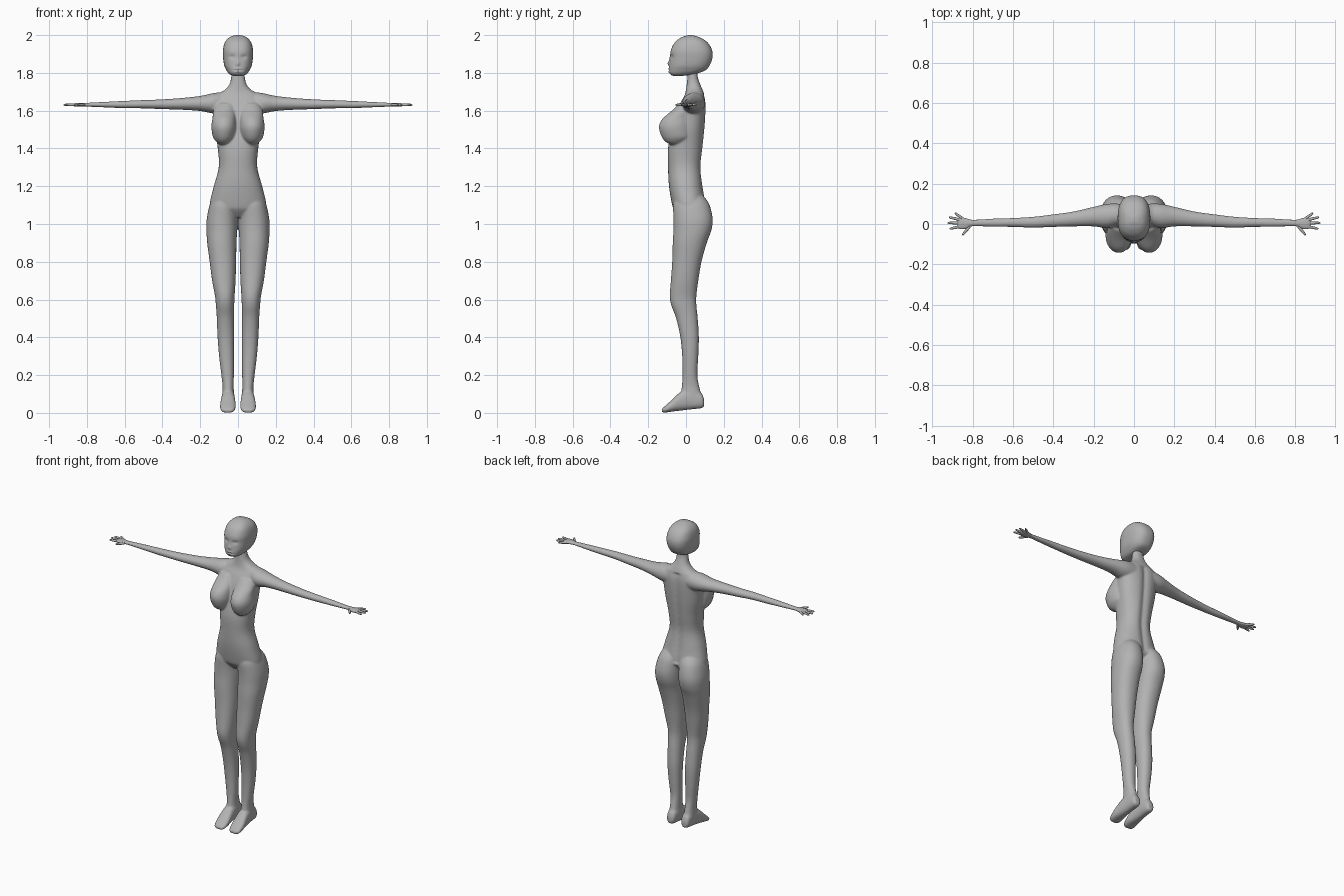
import bpy, bmesh, math

grey = bpy.data.materials.new("plain_grey")
grey.diffuse_color = (0.45, 0.45, 0.45, 1)


def smooth_rows(rows, steps=6):
    """Catmull-Rom interpolation of the section table."""
    out = []
    for i in range(len(rows) - 1):
        a, b, c, d = (rows[max(0, min(len(rows) - 1, i + k))] for k in (-1, 0, 1, 2))
        for s in range(steps):
            t = s / steps
            out.append([0.5 * (2 * q + (r - p) * t + (2 * p - 5 * q + 4 * r - u) * t * t
                               + (3 * q - p - 3 * r + u) * t ** 3) for p, q, r, u in zip(a, b, c, d)])
    return out + [list(rows[-1])]


def loft(bm, rows, place, side=1, power=2.0, n=48):
    """Rounded sections (position, lo1, hi1, lo2, hi2) skinned along an axis."""
    rings = []
    for p, lo1, hi1, lo2, hi2 in smooth_rows(rows):
        ring = []
        for k in range(n):
            a = 2 * math.pi * k / n
            c, s = math.cos(a), math.sin(a)
            u = (lo1 + hi1) / 2 + (hi1 - lo1) / 2 * math.copysign(abs(c) ** (2 / power), c)
            v = (lo2 + hi2) / 2 + (hi2 - lo2) / 2 * math.copysign(abs(s) ** (2 / power), s)
            x, y, z = place(p, u, v)
            ring.append(bm.verts.new((x * side, y, z)))
        rings.append(ring)
    faces = [bm.faces.new((r[k], r[(k + 1) % n], q[(k + 1) % n], q[k]))
             for r, q in zip(rings, rings[1:]) for k in range(n)]
    faces += [bm.faces.new(rings[0][::-1]), bm.faces.new(rings[-1])]
    bmesh.ops.recalc_face_normals(bm, faces=faces)


def finish(bm, name):
    me = bpy.data.meshes.new(name)
    bm.to_mesh(me)
    bm.free()
    me.materials.append(grey)
    for f in me.polygons:
        f.use_smooth = True
    ob = bpy.data.objects.new(name, me)
    bpy.context.collection.objects.link(ob)
    return ob


along_z = lambda p, u, v: (u, v, p)
along_x = lambda p, u, v: (p, v, u)
along_y = lambda p, u, v: (v, p, u)

# Section tables
torso = [(z, -w, w, f, b) for z, w, f, b in [
    (1.035, .05, -.03, .06), (1.07, .13, -.06, .09), (1.10, .15, -.073, .105), (1.2, .128, -.09, .09),
    (1.3, .102, -.095, .08), (1.4, .107, -.095, .09), (1.5, .122, -.075, .1), (1.58, .13, -.055, .105),
    (1.64, .14, -.03, .105), (1.68, .12, -.008, .098), (1.71, .07, 0, .088), (1.74, .045, .004, .075),
    (1.78, .036, .008, .062), (1.82, .034, .01, .06)]]
leg = [(1.17, .03, .10, -.03, .07), (1.14, .01, .13, -.055, .10), (1.10, .003, .15, -.068, .125),
       (1.03, .003, .165, -.066, .141), (.97, .004, .167, -.066, .135), (.9, .008, .163, -.07, .11),
       (.8, .01, .15, -.073, .082), (.7, .013, .137, -.08, .065), (.62, .018, .122, -.086, .055),
       (.57, .02, .117, -.078, .055), (.5, .021, .112, -.052, .062), (.4, .02, .108, -.03, .068),
       (.3, .021, .10, -.02, .065), (.2, .022, .088, -.018, .06), (.14, .023, .082, -.022, .07),
       (.08, .02, .084, -.03, .085), (.04, .025, .08, -.02, .085)]
foot = [(.096, .035, .07, .035, .068), (.085, .026, .10, .025, .078), (.06, .022, .12, .02, .082),
        (.02, .018, .13, .018, .085), (-.03, .012, .11, .015, .09), (-.08, .006, .064, .012, .095),
        (-.115, .001, .033, .018, .09), (-.128, .004, .02, .03, .075)]
breast = [(1.42, .05, .095, -.08, -.02), (1.435, .035, .115, -.108, 0), (1.46, .018, .132, -.128, .03),
          (1.5, .01, .14, -.142, .03), (1.53, .01, .14, -.14, .03), (1.56, .012, .135, -.122, .03),
          (1.6, .015, .13, -.075, .03), (1.64, .02, .11, -.035, .03)]
arm = [(.06, 1.58, 1.70, 0, .1), (.13, 1.585, 1.693, -.02, .1), (.2, 1.598, 1.678, -.012, .085),
       (.3, 1.605, 1.667, -.012, .062), (.4, 1.608, 1.66, -.015, .048), (.5, 1.612, 1.656, -.018, .036),
       (.6, 1.613, 1.652, -.015, .03), (.7, 1.617, 1.647, -.014, .027), (.8, 1.621, 1.642, -.012, .022),
       (.83, 1.621, 1.642, -.025, .03), (.86, 1.622, 1.64, -.028, .035), (.876, 1.624, 1.637, -.02, .03)]

# Body: torso, legs, feet, breasts and arms fused into one skin
bm = bmesh.new()
loft(bm, torso, along_z, power=2.3)
for v in bm.verts:  # spine groove
    if v.co.y > .03 and 1.1 < v.co.z < 1.68:
        v.co.y -= .012 * math.exp(-(v.co.x / .02) ** 2)
for s in (1, -1):
    loft(bm, leg, along_z, s, 2.2)
    loft(bm, foot, along_y, s, 2.4)
    loft(bm, breast, along_z, s)
    loft(bm, arm, along_x, s)
body = finish(bm, "body")
mod = body.modifiers.new("fuse", 'REMESH')
mod.mode, mod.voxel_size, mod.use_smooth_shade = 'VOXEL', .005, True
mod = body.modifiers.new("soften", 'SMOOTH')
mod.factor, mod.iterations = .5, 8

# Fingers and thumb: tapered tubes spread from the palm
digits = [((.84, .02), (.888, .055)), ((.85, .018), (.918, .034)), ((.855, .004), (.924, .006)),
          ((.85, -.01), (.914, -.024)), ((.815, -.012), (.85, -.055))]
for s, label in ((1, "left"), (-1, "right")):
    bm = bmesh.new()
    for (x0, y0), (x1, y1) in digits:
        a = math.atan2(y1 - y0, x1 - x0)
        n = math.hypot(x1 - x0, y1 - y0)
        rows = [(t * n, -r, r, -r, r) for t, r in ((0, .007), (.5, .007), (.9, .005), (1, .0015))]
        loft(bm, rows, lambda p, u, v: (x0 + p * math.cos(a) - v * math.sin(a),
                                        y0 + p * math.sin(a) + v * math.cos(a), 1.631 + u), s, n=12)
    finish(bm, label + "_fingers")

# Head with eye sockets, nose and lips pressed into the face
head = [(z, -w, w, f, b) for z, w, f, b in [
    (1.783, .018, -.065, -.03), (1.79, .04, -.08, .03), (1.80, .052, -.088, .07), (1.815, .062, -.09, .105),
    (1.84, .073, -.088, .125), (1.88, .079, -.083, .14), (1.92, .08, -.08, .138), (1.96, .07, -.06, .115),
    (1.985, .05, -.03, .08), (1.997, .025, 0, .045), (2.0, .006, .015, .03)]]
features = [(.032, 1.885, .016, .010, .007), (0, 1.85, .009, .012, -.010), (0, 1.875, .006, .02, -.004),
            (0, 1.822, .018, .005, -.004), (0, 1.806, .016, .005, -.004), (0, 1.814, .022, .003, .004)]
bm = bmesh.new()
loft(bm, head, along_z, power=2.5, n=96)
for v in bm.verts:
    if v.co.y < -.03:
        x, z = abs(v.co.x), v.co.z
        v.co.y += sum(d * math.exp(-((x - fx) / sx) ** 2 - ((z - fz) / sz) ** 2)
                      for fx, fz, sx, sz, d in features)
finish(bm, "head")
